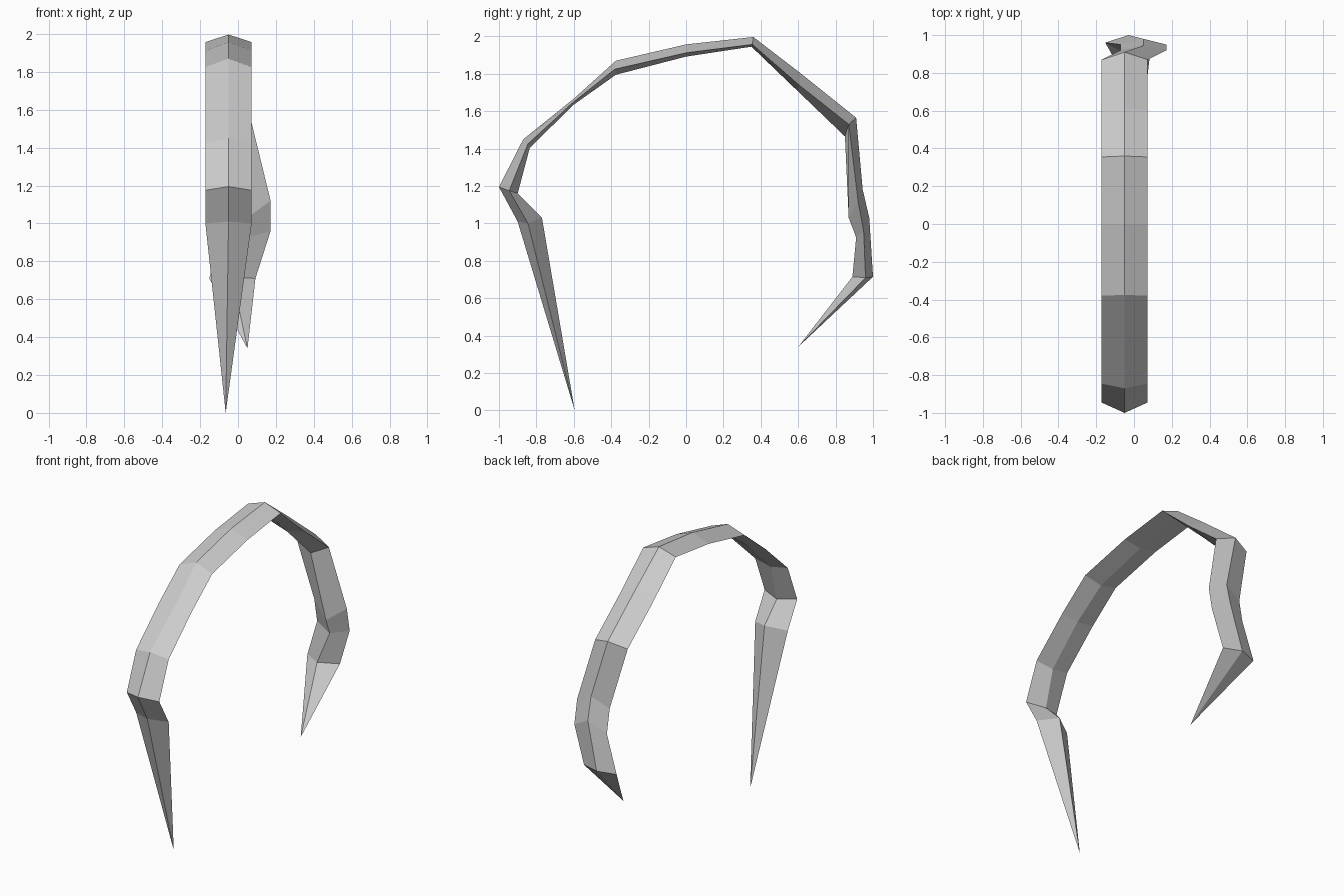
import bpy, bmesh

if "Cube" in bpy.data.objects:
    bpy.data.objects.remove(bpy.data.objects["Cube"])

# Stations along the arch: centre x, then (y, z) of outer ridge, side edges, inner ridge
stations = [
    (-.05, (-.90, 1.01), (-.845, 1.00), (-.77, 1.03)),
    (-.05, (-1.0, 1.195), (-.945, 1.175), (-.90, 1.16)),
    (-.05, (-.87, 1.45), (-.845, 1.425), (-.835, 1.405)),
    (-.05, (-.60, 1.667), (-.60, 1.65), (-.60, 1.635)),
    (-.05, (-.375, 1.87), (-.38, 1.825), (-.375, 1.795)),
    (-.05, (0, 1.957), (0, 1.912), (0, 1.892)),
    (-.05, (.36, 1.997), (.355, 1.957), (.35, 1.945)),
    (-.05, (.61, 1.805), (.605, 1.74), (.60, 1.705)),
    (-.05, (.91, 1.565), (.87, 1.53), (.85, 1.465)),
    (.05, (.945, 1.18), (.92, 1.12), (.87, 1.03)),
    (.05, (.98, 1.03), (.95, .96), (.91, .925)),
    (-.03, (1.0, .715), (.96, .71), (.89, .715)),
]
front_tip = (-.065, -.595, 0)
back_tip = (.05, .60, .34)
HALF = .122

bm = bmesh.new()


def ring(x, outer, side, inner):
    """Diamond cross-section: outer ridge, right edge, inner ridge, left edge."""
    return [bm.verts.new(p) for p in (
        (x, *outer), (x + HALF, *side), (x, *inner), (x - HALF, *side))]


def cap(loop, tip):
    """Close an end of the strip to a sharp point."""
    t = bm.verts.new(tip)
    for i in range(4):
        bm.faces.new((loop[i], loop[(i + 1) % 4], t))


# Curved body
rings = [ring(*s) for s in stations]
for a, b in zip(rings, rings[1:]):
    for i in range(4):
        j = (i + 1) % 4
        bm.faces.new((a[i], a[j], b[j], b[i]))

# Pointed ends
cap(rings[0], front_tip)
cap(rings[-1], back_tip)

bmesh.ops.recalc_face_normals(bm, faces=bm.faces)
mesh = bpy.data.meshes.new("curved_blade_arch")
bm.to_mesh(mesh)
bm.free()
bpy.context.collection.objects.link(bpy.data.objects.new("curved_blade_arch", mesh))
